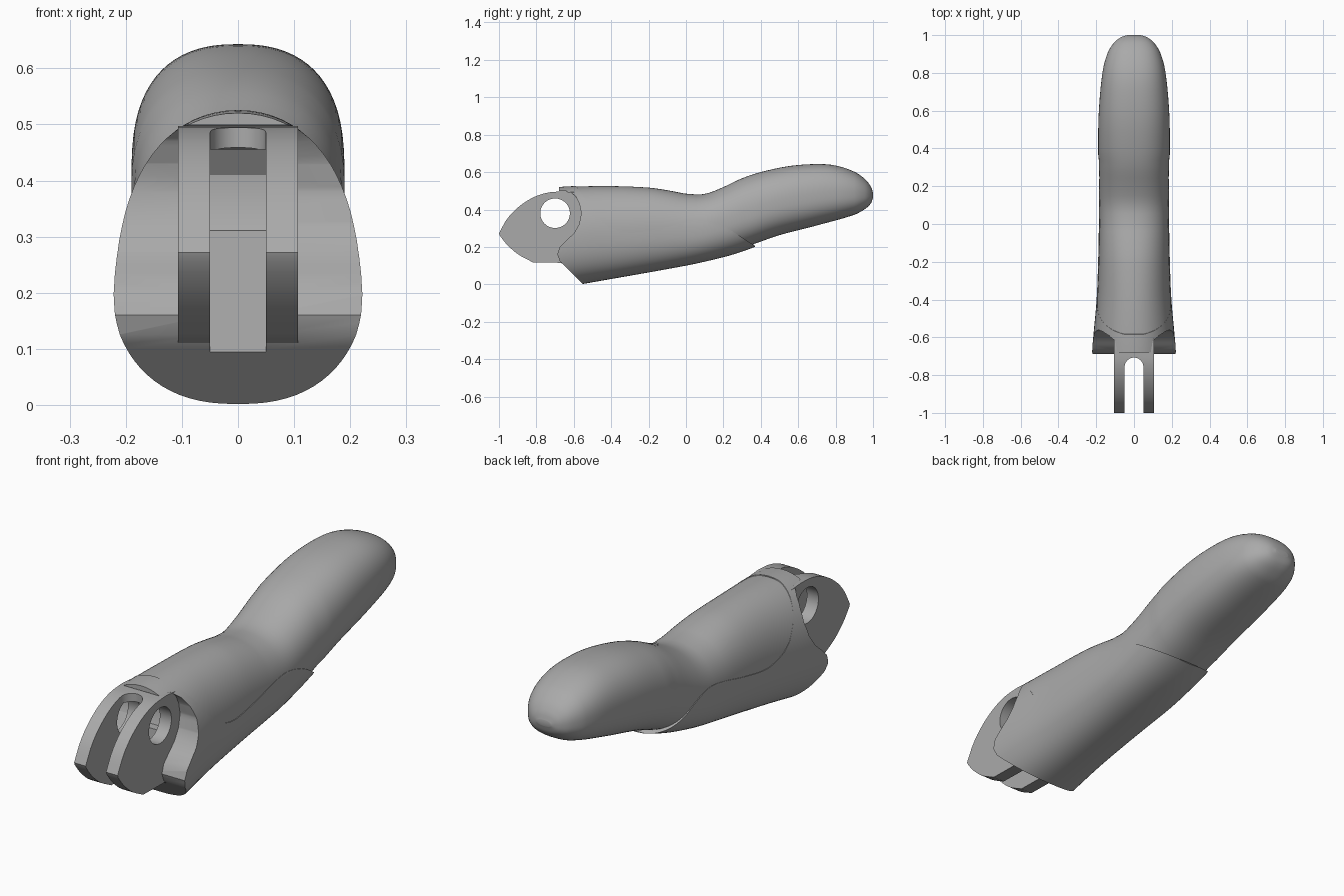
import bpy, bmesh, math

cube = bpy.data.objects.get("Cube")
if cube:
    bpy.data.objects.remove(cube, do_unlink=True)

grey = bpy.data.materials.new("plain grey")
grey.use_nodes = True
grey.diffuse_color = (0.4, 0.4, 0.4, 1)
grey.node_tree.nodes["Principled BSDF"].inputs["Base Color"].default_value = (0.4, 0.4, 0.4, 1)


def curve(points):
    """Smooth curve through (y, value) points, returned as a function of y."""
    def slope(i):
        a, b = points[max(i - 1, 0)], points[min(i + 1, len(points) - 1)]
        return (b[1] - a[1]) / (b[0] - a[0])

    def value(y):
        i = 0
        while i < len(points) - 2 and y > points[i + 1][0]:
            i += 1
        (ya, va), (yb, vb) = points[i], points[i + 1]
        h = yb - ya
        t = (y - ya) / h
        return ((2*t**3 - 3*t**2 + 1) * va + (t**3 - 2*t**2 + t) * h * slope(i)
                + (3*t**2 - 2*t**3) * vb + (t**3 - t**2) * h * slope(i + 1))
    return value


def make_object(name, bm):
    bmesh.ops.recalc_face_normals(bm, faces=bm.faces)
    mesh = bpy.data.meshes.new(name)
    bm.to_mesh(mesh)
    bm.free()
    mesh.materials.append(grey)
    obj = bpy.data.objects.new(name, mesh)
    bpy.context.collection.objects.link(obj)
    return obj


def loft(name, stations, top, bottom, width, sides=72):
    """Skin rounded cross-sections along y."""
    bm = bmesh.new()
    rings = []
    for y in stations:
        hi, lo, w = top(y), bottom(y), width(y)
        mid = lo + (hi - lo) * 0.46
        ring = []
        for k in range(sides):
            a = 2 * math.pi * k / sides
            c, s = math.cos(a), math.sin(a)
            power = 2 / (2.1 + 0.3 * min(max(y + 0.4, 0), 1)) if s > 0 else 2 / 2.4
            x = math.copysign(abs(c) ** power, c) * w
            z = mid + math.copysign(abs(s) ** power, s) * (hi - mid if s > 0 else mid - lo)
            ring.append(bm.verts.new((x, y, z)))
        rings.append(ring)
    for r, q in zip(rings, rings[1:]):
        for k in range(sides):
            n = (k + 1) % sides
            bm.faces.new((r[k], r[n], q[n], q[k]))
    bm.faces.new(rings[0])
    bm.faces.new(rings[-1])
    return make_object(name, bm)


def prism(name, outline, half):
    """Side outline of (y, z) points, extruded across x."""
    bm = bmesh.new()
    face = bm.faces.new([bm.verts.new((-half, y, z)) for y, z in outline])
    out = bmesh.ops.extrude_face_region(bm, geom=[face])
    verts = [v for v in out["geom"] if isinstance(v, bmesh.types.BMVert)]
    bmesh.ops.translate(bm, verts=verts, vec=(2 * half, 0, 0))
    return make_object(name, bm)


def disc(y, z, r, n=48):
    return [(y + r * math.cos(2*math.pi*k/n), z + r * math.sin(2*math.pi*k/n)) for k in range(n)]


def boolean(obj, cutter, operation):
    mod = obj.modifiers.new("cut", "BOOLEAN")
    mod.operation, mod.solver, mod.object = operation, "EXACT", cutter
    bpy.context.view_layer.objects.active = obj
    bpy.ops.object.modifier_apply(modifier=mod.name)


def sampled(points, steps=40):
    f, a, b = curve(points), points[0][0], points[-1][0]
    return [(a + (b - a) * k / steps, f(a + (b - a) * k / steps)) for k in range(steps + 1)]


# Handle profiles
top = curve([(-.75, .515), (-.6, .525), (-.4, .528), (-.2, .52), (-.1, .506), (0, .487),
             (.06, .48), (.12, .488), (.2, .52), (.3, .567), (.4, .6), (.55, .632), (.7, .643),
             (.8, .635), (.9, .602), (.96, .56), (.99, .52), (1, .49)])
grip_bottom = curve([(-.75, 0), (.2, .16), (.37, .218), (.5, .263), (.7, .315), (.9, .372),
                     (.96, .405), (.99, .435), (1, .465)])
shell_bottom = curve([(-.75, -.035), (-.55, .002), (0, .1), (.2, .145), (.3, .175), (.4, .212)])
width = curve([(-.75, .228), (-.6, .216), (-.4, .198), (-.2, .19), (0, .186), (.2, .186),
               (.4, .19), (.6, .186), (.8, .167), (.9, .142), (.96, .106), (.99, .067), (1, .035)])

# Seam between grip and shell
seam = [(-.57, .5), (-.5, .4)] + sampled([(-.45, .335), (-.4, .3), (-.3, .275), (-.15, .295),
        (0, .328), (.1, .337), (.2, .31), (.3, .25), (.37, .205)])

# Lower shell
shell = loft("lower_shell", [-.74 + 1.13 * k / 40 for k in range(41)], top, shell_bottom, width)
nose = [(-.55, -.1), (-.55, 0), (-.65, .1), (-.675, .125), (-.688, .16), (-.675, .2),
        (-.64, .235), (-.6, .272), (-.572, .32), (-.56, .38), (-.57, .43), (-.59, .47),
        (-.62, .497), (-.68, .499), (-.675, .7), (-.585, .7), (-.585, .52)]
shell_side = prism("shell_outline", nose + seam + [(.37, -.1)], .4)
boolean(shell, shell_side, "INTERSECT")

# Upper grip, slightly inset where it meets the shell
stations = [-.6 + 1.5 * k / 48 for k in range(48)]
stations += [.9 + .1 * math.sin(math.pi / 2 * k / 14) for k in range(15)]
grip = loft("upper_grip", stations, lambda y: top(y) - (.003 if y < 0 else 0), grip_bottom,
            lambda y: width(y) - (.003 if y < .35 else 0))
under = [(y - .012, z - .012) for y, z in seam]
grip_side = prism("grip_outline", [(-.582, .7)] + under + [(.36, -.1), (1.1, -.1), (1.1, .7)], .4)
boolean(grip, grip_side, "INTERSECT")

# Front fork
upper = sampled([(-1, .272), (-.96, .345), (-.9, .41), (-.82, .463), (-.74, .49), (-.66, .497)], 20)
lower = sampled([(-.995, .26), (-.96, .215), (-.9, .162), (-.82, .118)], 10)
fork = prism("front_fork", upper + [(-.57, .49), (-.5, .4), (-.5, .12), (-.62, .09), (-.67, .115)]
             + lower[::-1], .107)

# Slot, rounded bridge and pin hole
slot = prism("slot_cutter", [(-1.2, -.1), (-.645, -.1), (-.645, .09), (-.62, .311), (-.585, .312),
             (-.566, .36), (-.568, .41), (-.6, .455), (-.76, .455), (-.76, .7), (-1.2, .7)], .05)
hole = prism("hole_cutter", disc(-.7, .38, .079), .3)
bm = bmesh.new()
bmesh.ops.create_cone(bm, cap_ends=True, segments=48, radius1=.0495, radius2=.0495, depth=.3)
bmesh.ops.translate(bm, verts=bm.verts, vec=(0, -.757, .55))
arch = make_object("arch_cutter", bm)
for cutter in (slot, hole, arch):
    boolean(fork, cutter, "DIFFERENCE")
    boolean(shell, cutter, "DIFFERENCE")

for helper in (shell_side, grip_side, slot, hole, arch):
    bpy.data.objects.remove(helper, do_unlink=True)

# Smooth shading with crisp edges
bpy.ops.object.select_all(action="DESELECT")
for obj in (shell, grip, fork):
    obj.select_set(True)
bpy.context.view_layer.objects.active = shell
bpy.ops.object.shade_smooth_by_angle(angle=math.radians(32))
